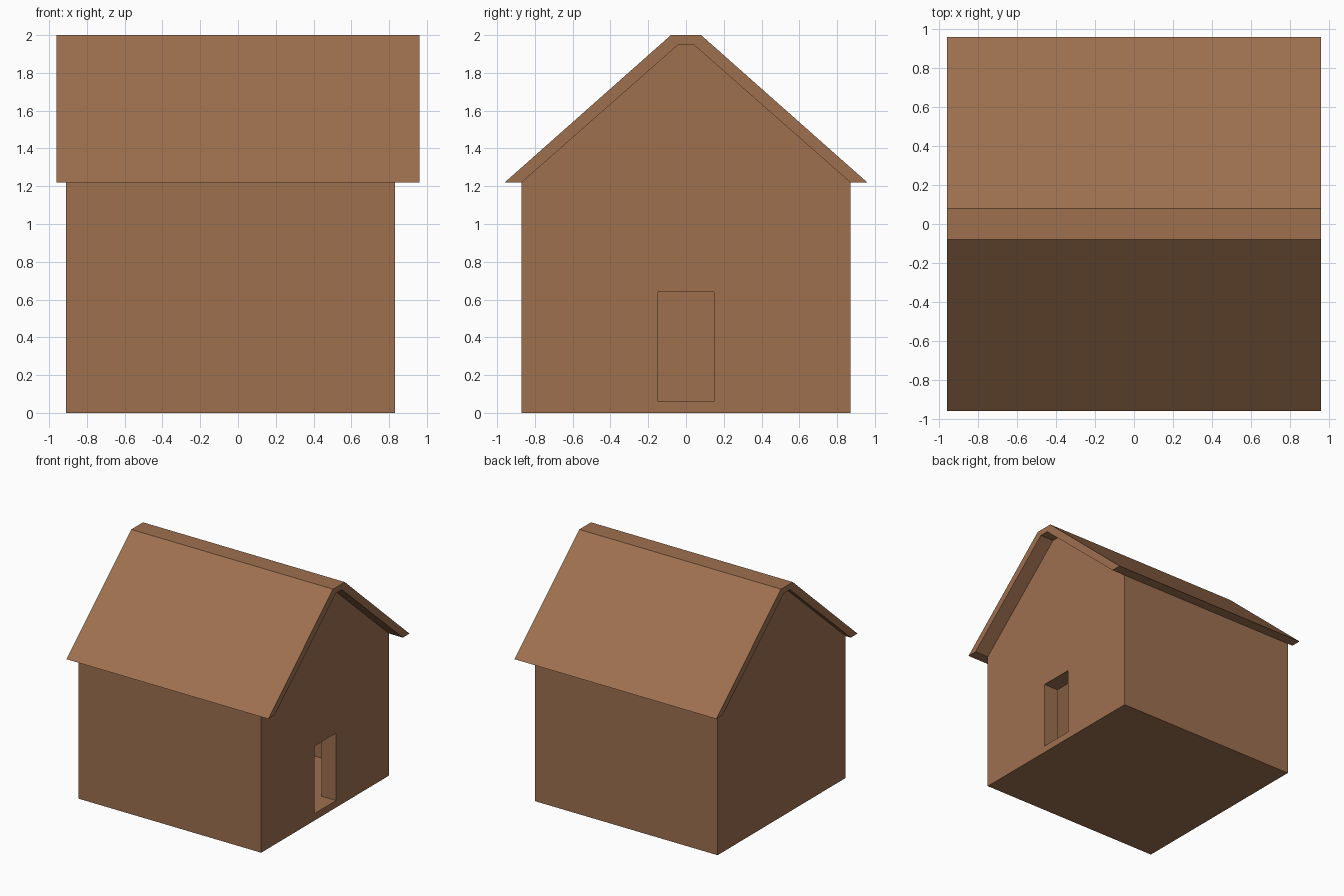
import bpy, bmesh

if "Cube" in bpy.data.objects:
    bpy.data.objects.remove(bpy.data.objects["Cube"])

# One brown wood colour for everything
wood = bpy.data.materials.new("brown_wood")
wood.diffuse_color = (0.342, 0.162, 0.078, 1.0)
wood.use_nodes = True
wood.node_tree.nodes["Principled BSDF"].inputs["Base Color"].default_value = wood.diffuse_color


def prism(name, profile, x0, x1):
    """Extrude a closed (y, z) profile along x."""
    bm = bmesh.new()
    face = bm.faces.new([bm.verts.new((x0, y, z)) for y, z in profile])
    ext = bmesh.ops.extrude_face_region(bm, geom=[face])
    moved = [v for v in ext["geom"] if isinstance(v, bmesh.types.BMVert)]
    bmesh.ops.translate(bm, vec=(x1 - x0, 0, 0), verts=moved)
    bmesh.ops.recalc_face_normals(bm, faces=bm.faces)
    mesh = bpy.data.meshes.new(name)
    bm.to_mesh(mesh)
    bm.free()
    mesh.materials.append(wood)
    obj = bpy.data.objects.new(name, mesh)
    bpy.context.collection.objects.link(obj)
    return obj


def mirrored(half):
    """Complete a right-hand half profile to the left of y = 0."""
    return half + [(-y, z) for y, z in reversed(half)]


def cut(target, cutter):
    cutter.hide_render = True
    cutter.hide_set(True)
    mod = target.modifiers.new(cutter.name, 'BOOLEAN')
    mod.operation = 'DIFFERENCE'
    mod.solver = 'EXACT'
    mod.object = cutter


# House body: gabled block with a flat-topped peak
body = prism("house_body", mirrored([(0.87, 0), (0.87, 1.22), (0.04, 1.95)]), -0.91, 0.83)

# Hollow room and doorway
room = prism("room_cutter", mirrored([(0.725, 0.06), (0.725, 1.22), (0.035, 1.83)]), -0.77, 0.69)
door = prism("door_cutter", mirrored([(0.148, 0.06), (0.148, 0.64)]), 0.5, 1.0)
cut(body, room)
cut(body, door)

# Roof: folded slab overhanging the eaves and gables
outer = [(0.96, 1.22), (0.08, 2.0)]
inner = [(0.04, 1.95), (0.87, 1.22)]
roof_profile = outer + [(-y, z) for y, z in reversed(outer)]
roof_profile += [(-y, z) for y, z in reversed(inner)] + inner
prism("roof", roof_profile, -0.96, 0.96)
